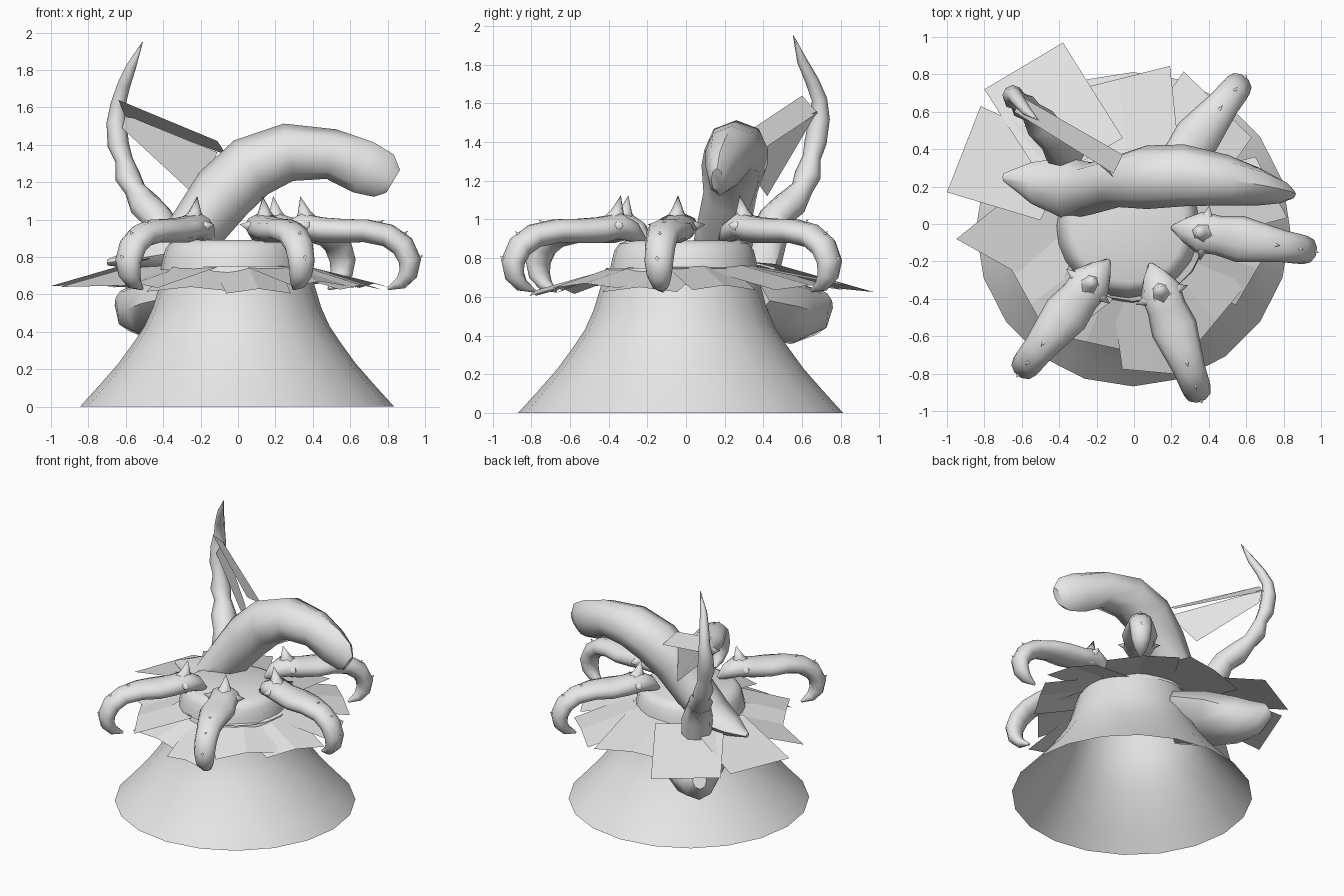
import bpy, bmesh, math
from mathutils import Vector

grey = bpy.data.materials.new("plain_grey")
grey.diffuse_color = (0.8, 0.8, 0.8, 1)


def finish(name, bm, smooth=None):
    bmesh.ops.recalc_face_normals(bm, faces=bm.faces)
    me = bpy.data.meshes.new(name)
    bm.to_mesh(me)
    bm.free()
    me.materials.append(grey)
    ob = bpy.data.objects.new(name, me)
    bpy.context.collection.objects.link(ob)
    if smooth:
        bpy.ops.object.select_all(action='DESELECT')
        ob.select_set(True)
        bpy.context.view_layer.objects.active = ob
        bpy.ops.object.shade_smooth_by_angle(angle=math.radians(smooth))
    return ob


def bridge(bm, rings):
    n = len(rings[0])
    for a, b in zip(rings, rings[1:]):
        for i in range(n):
            j = (i + 1) % n
            bm.faces.new((a[i], a[j], b[j], b[i]))


def add_tube(bm, pts, side, n=10):
    """Sweep ellipses (x, y, z, half width, half height) along a path."""
    side = Vector(side).normalized()
    P = [Vector(p[:3]) for p in pts]
    rings = []
    for i, p in enumerate(pts):
        t = P[min(i + 1, len(P) - 1)] - P[max(i - 1, 0)]
        up = side.cross(t).normalized()
        ring = []
        for k in range(n):
            a = math.tau * k / n
            ring.append(bm.verts.new(P[i] + side * math.cos(a) * p[3] + up * math.sin(a) * p[4]))
        rings.append(ring)
    bridge(bm, rings)
    bm.faces.new(rings[0])
    bm.faces.new(rings[-1])


def add_spike(bm, base, tip, r, n=6):
    base, tip = Vector(base), Vector(tip)
    d = (tip - base).normalized()
    u = d.orthogonal().normalized()
    v = d.cross(u)
    rings = [[bm.verts.new(base.lerp(tip, f) + (u * math.cos(math.tau * k / n) + v * math.sin(math.tau * k / n)) * r * s)
              for k in range(n)] for f, s in ((0, 1), (0.45, 0.42))]
    bridge(bm, rings)
    top = bm.verts.new(tip)
    for k in range(n):
        bm.faces.new((rings[1][k], rings[1][(k + 1) % n], top))


def lathe(name, profile, cx, cy, n, cap=False):
    bm = bmesh.new()
    rings = [[bm.verts.new((cx + r * math.cos(math.tau * k / n), cy + r * math.sin(math.tau * k / n), z))
              for k in range(n)] for r, z in profile]
    bridge(bm, rings)
    if cap:
        bm.faces.new(rings[-1])
    return finish(name, bm, 50)


# Flared skirt, open underneath, and the rounded collar on top of it
lathe("skirt", [(0.84, 0), (0.74, 0.11), (0.635, 0.23), (0.555, 0.34), (0.495, 0.43),
                (0.45, 0.53), (0.42, 0.63), (0.385, 0.75)], -0.005, -0.028, 20)
lathe("collar", [(0.385, 0.73), (0.375, 0.78), (0.36, 0.84), (0.335, 0.875), (0.30, 0.89)],
      -0.03, -0.01, 24, True)

# Arched trunk: flared root, thick bend, blunt drooping end
bm = bmesh.new()
add_tube(bm, [(-0.70, 0.25, 0.77, 0.02, 0.015), (-0.55, 0.22, 0.79, 0.11, 0.06),
              (-0.37, 0.19, 0.82, 0.165, 0.11), (-0.23, 0.19, 0.94, 0.14, 0.15),
              (-0.08, 0.23, 1.14, 0.14, 0.17), (0.07, 0.25, 1.28, 0.17, 0.17),
              (0.27, 0.26, 1.36, 0.165, 0.155), (0.50, 0.235, 1.35, 0.135, 0.135),
              (0.67, 0.20, 1.28, 0.10, 0.145), (0.78, 0.175, 1.235, 0.065, 0.125),
              (0.83, 0.16, 1.205, 0.03, 0.07)], (0, 1, 0), 8)
finish("trunk", bm, 50)

# Bulge poking out of the back left of the skirt
bm = bmesh.new()
add_tube(bm, [(-0.18, 0.22, 0.58, 0.30, 0.13), (-0.33, 0.39, 0.55, 0.27, 0.16),
              (-0.47, 0.55, 0.52, 0.18, 0.165), (-0.56, 0.65, 0.53, 0.12, 0.13),
              (-0.62, 0.72, 0.58, 0.05, 0.06)], (1, 1, 0), 8)
finish("bulge", bm, 50)

# Tall raised tentacle with a knobbly outline
bm = bmesh.new()
add_tube(bm, [(-0.36, 0.38, 0.74, 0.11, 0.10), (-0.39, 0.42, 0.90, 0.11, 0.095),
              (-0.43, 0.46, 1.01, 0.085, 0.08), (-0.50, 0.54, 1.08, 0.09, 0.08),
              (-0.55, 0.60, 1.16, 0.06, 0.055), (-0.59, 0.63, 1.23, 0.072, 0.065),
              (-0.61, 0.65, 1.32, 0.05, 0.045), (-0.64, 0.67, 1.40, 0.06, 0.055),
              (-0.65, 0.69, 1.52, 0.055, 0.052), (-0.64, 0.69, 1.62, 0.04, 0.04),
              (-0.61, 0.65, 1.72, 0.035, 0.035), (-0.57, 0.60, 1.82, 0.025, 0.028),
              (-0.51, 0.555, 1.95, 0.002, 0.002)], (1, 1, 0), 8)
finish("tall_tentacle", bm, 50)

# Four short hooked tentacles: (distance, height, half width, half height)
ARM = [(0.0, 0.89, 0.015, 0.02), (0.06, 0.935, 0.065, 0.055), (0.14, 0.965, 0.11, 0.07),
       (0.24, 0.945, 0.105, 0.07), (0.36, 0.94, 0.125, 0.066), (0.48, 0.94, 0.105, 0.064),
       (0.60, 0.915, 0.085, 0.064), (0.68, 0.86, 0.08, 0.064), (0.72, 0.78, 0.075, 0.06),
       (0.71, 0.71, 0.065, 0.05), (0.67, 0.66, 0.045, 0.035), (0.60, 0.63, 0.008, 0.008)]
ARMS = [("front_left", (-0.14, -0.20), (-0.63, -0.82)), ("front_right", (0.09, -0.22), (0.36, -0.95)),
        ("right", (0.21, -0.02), (0.98, -0.15)), ("back_right", (0.11, 0.18), (0.59, 0.78))]
for name, start, end in ARMS:
    s = Vector((*start, 0))
    d = (Vector((*end, 0)) - s).normalized()
    perp = Vector((-d.y, d.x, 0))

    def at(u, z, v=0):
        return s + d * u + perp * v + Vector((0, 0, z))

    bm = bmesh.new()
    add_tube(bm, [(*at(u, z), w, h) for u, z, w, h in ARM], perp, 10)
    add_spike(bm, at(0.16, 0.97), at(0.125, 1.125), 0.085)      # tall back spike
    for v in (-1, 1):
        add_spike(bm, at(0.17, 0.96, 0.05 * v), at(0.17, 0.975, 0.15 * v), 0.065)
    for u0, z0, u1, z1 in ((0.53, 0.98, 0.58, 1.0), (0.66, 0.92, 0.71, 0.94), (0.755, 0.8, 0.79, 0.81)):
        add_spike(bm, at(u0, z0 - 0.015), at(u1, z1), 0.025)    # low scales along the hook
    finish(name + "_tentacle", bm, 60)

# Ring of folded leaves: (angle, inner radius, outer radius, half width, tip height)
LEAVES = [(96, 0.30, 0.78, 0.28, 0.68), (55, 0.32, 0.78, 0.25, 0.66), (15, 0.30, 0.76, 0.18, 0.66),
          (-20, 0.30, 0.70, 0.22, 0.65), (-50, 0.30, 0.68, 0.22, 0.67), (-82, 0.30, 0.80, 0.17, 0.63),
          (-112, 0.30, 0.68, 0.24, 0.64), (-142, 0.30, 0.70, 0.25, 0.66)]
for i, (ang, r0, r1, w, z1) in enumerate(LEAVES):
    a = math.radians(ang)
    d, p = Vector((math.cos(a), math.sin(a), 0)), Vector((-math.sin(a), math.cos(a), 0))
    bm = bmesh.new()
    skew = 0.04 if i % 2 else -0.04
    rows = [[bm.verts.new(d * (r + skew * k) + p * (w * k) + Vector((0, 0, z - 0.025 * abs(k))))
             for k in (-1, 0, 1)] for r, z in ((r0, 0.77), (r1, z1))]
    for k in (0, 1):
        bm.faces.new((rows[0][k], rows[1][k], rows[1][k + 1], rows[0][k + 1]))
    finish("leaf_%d" % i, bm)

# Single flat plates: three long leaves on the left, two fins from tall tentacle to trunk
PLATES = [("left_leaf", [(-1.0, 0.17, 0.645), (-0.82, 0.63, 0.65), (-0.32, 0.40, 0.80), (-0.50, 0.02, 0.79)]),
          ("front_left_leaf", [(-0.95, -0.08, 0.64), (-0.52, -0.32, 0.65), (-0.28, 0.0, 0.76), (-0.60, 0.20, 0.74)]),
          ("back_left_leaf", [(-0.80, 0.72, 0.65), (-0.38, 0.97, 0.625), (-0.06, 0.46, 0.77), (-0.48, 0.22, 0.79)]),
          ("upper_fin", [(-0.64, 0.60, 1.64), (-0.60, 0.68, 1.55), (-0.06, 0.37, 1.345), (-0.11, 0.27, 1.42)]),
          ("lower_fin", [(-0.60, 0.68, 1.56), (-0.62, 0.62, 1.49), (-0.22, 0.42, 1.12), (-0.11, 0.25, 1.36)])]
for name, corners in PLATES:
    bm = bmesh.new()
    bm.faces.new([bm.verts.new(c) for c in corners])
    finish(name, bm)
